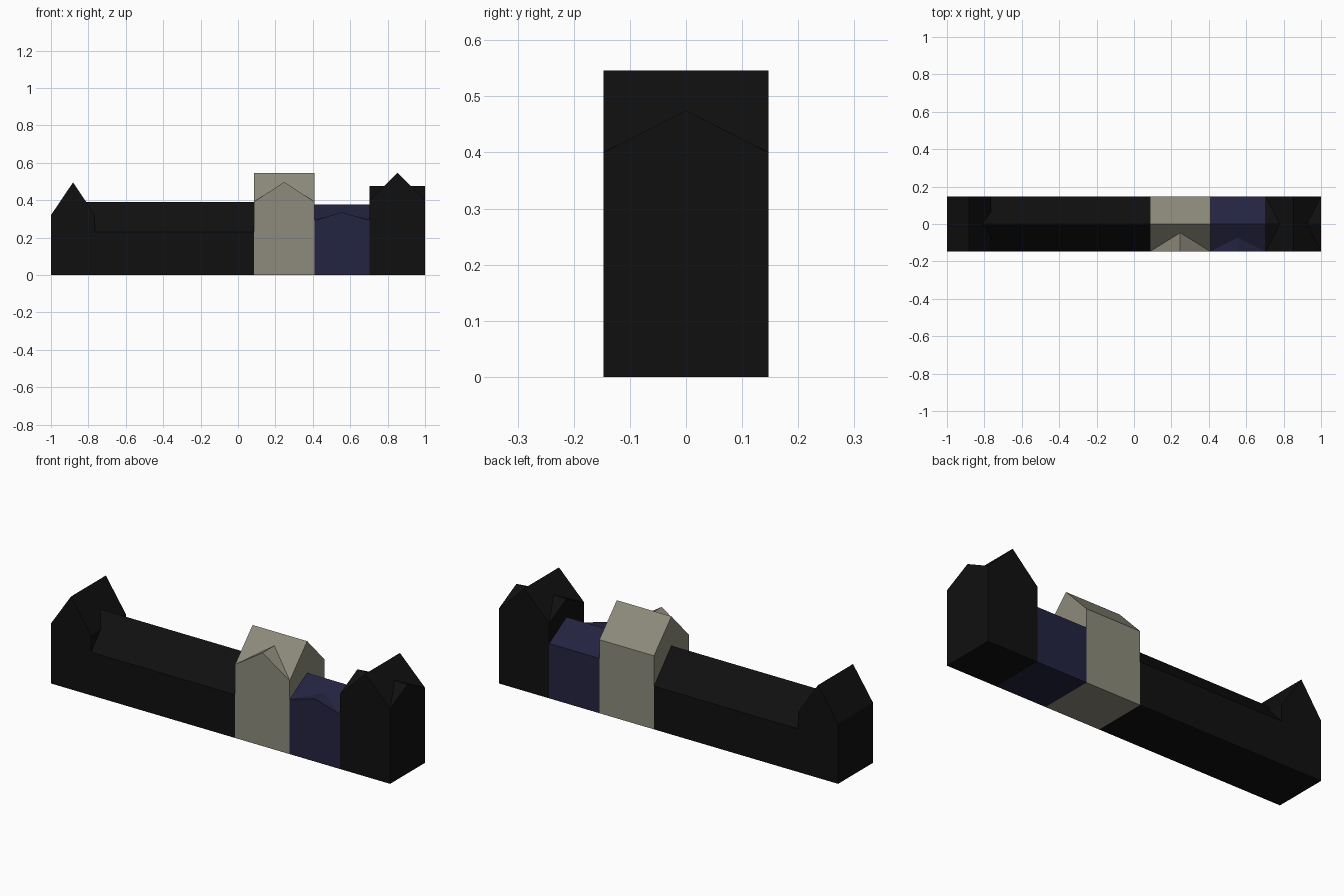
import bpy

if "Cube" in bpy.data.objects:
    bpy.data.objects.remove(bpy.data.objects["Cube"])

D = 0.147  # half depth of the terrace


def material(name, rgb):
    m = bpy.data.materials.new(name)
    m.diffuse_color = (*rgb, 1)
    m.use_nodes = True
    m.node_tree.nodes["Principled BSDF"].inputs["Base Color"].default_value = m.diffuse_color
    return m


black = material("black_paint", (0.005, 0.005, 0.005))
cream = material("cream_paint", (0.27, 0.26, 0.20))
navy = material("navy_paint", (0.017, 0.017, 0.052))


def gabled_prism(name, x0, x1, y0, y1, eave, peak, axis, mat):
    """Closed house shape whose roof ridge runs along 'x' or 'y'."""
    a0, a1, b0, b1 = (y0, y1, x0, x1) if axis == 'x' else (x0, x1, y0, y1)
    profile = [(a0, 0), (a1, 0), (a1, eave), ((a0 + a1) / 2, peak), (a0, eave)]
    verts = [((b, a, z) if axis == 'x' else (a, b, z))
             for b in (b0, b1) for a, z in profile]
    faces = [(0, 1, 2, 3, 4), (9, 8, 7, 6, 5)]
    faces += [(i, i + 5, (i + 1) % 5 + 5, (i + 1) % 5) for i in range(5)]
    if axis == 'y':
        faces = [f for f in faces]
    else:
        faces = [f[::-1] for f in faces]
    if axis == 'y':
        # profile runs counter-clockwise seen from the front, sides need flipping
        faces = faces[:2] + [f for f in faces[2:]]
    me = bpy.data.meshes.new(name)
    me.from_pydata(verts, [], faces)
    import bmesh
    bm = bmesh.new()
    bm.from_mesh(me)
    bmesh.ops.recalc_face_normals(bm, faces=bm.faces)
    bm.to_mesh(me)
    bm.free()
    me.materials.append(mat)
    ob = bpy.data.objects.new(name, me)
    bpy.context.collection.objects.link(ob)
    return ob


def unite(body, wing):
    """Merge a crossing gable into the house body."""
    mod = body.modifiers.new("union", 'BOOLEAN')
    mod.operation, mod.solver, mod.object = 'UNION', 'EXACT', wing
    bpy.context.view_layer.objects.active = body
    bpy.ops.object.modifier_apply(modifier=mod.name)
    bpy.data.objects.remove(wing)


# long low hall with a taller gabled block at its left end
hall = gabled_prism("long_hall", -0.86, 0.086, -D, D, 0.23, 0.39, 'x', black)
unite(hall, gabled_prism("end_gable", -1, -0.764, -D, D, 0.32, 0.495, 'y', black))

# cream house with a front gable
house = gabled_prism("cream_house", 0.086, 0.408, -D, D, 0.392, 0.546, 'x', cream)
unite(house, gabled_prism("cream_gable", 0.086, 0.408, -D, 0, 0.392, 0.497, 'y', cream))

# low navy house with a shallow front gable
low = gabled_prism("navy_house", 0.408, 0.704, -D, D, 0.292, 0.377, 'x', navy)
unite(low, gabled_prism("navy_gable", 0.408, 0.704, -D, 0, 0.292, 0.335, 'y', navy))

# right end house with two crossing ridges
corner = gabled_prism("corner_house", 0.704, 1, -D, D, 0.40, 0.475, 'x', black)
unite(corner, gabled_prism("corner_gable", 0.704, 1, -D, D, 0.40, 0.546, 'y', black))
